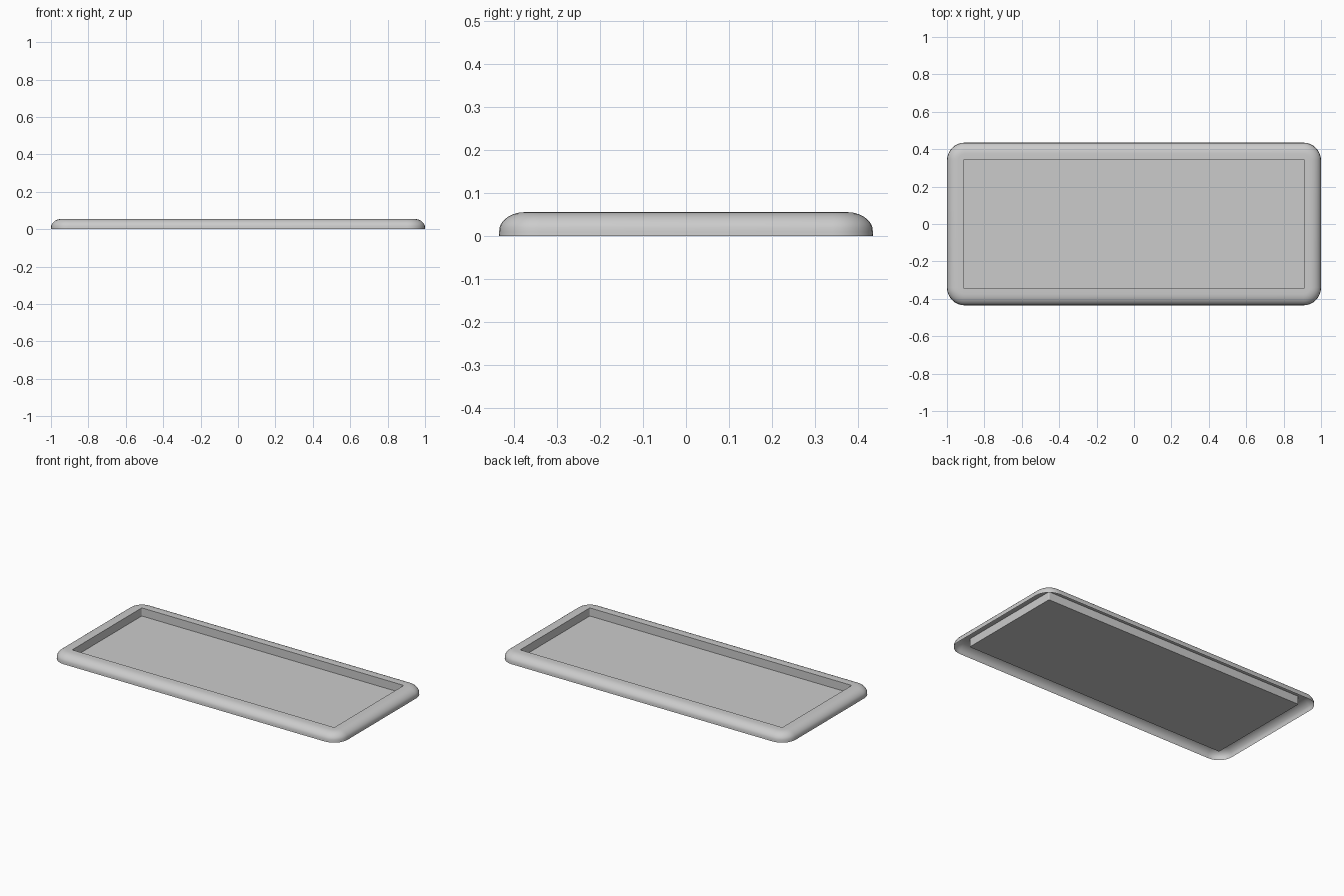
import bpy, bmesh, math

if "Cube" in bpy.data.objects:
    bpy.data.objects.remove(bpy.data.objects["Cube"])

L, W, H = 1.0, 0.435, 0.055   # half length, half width, height
FLOOR = 0.004                 # height of the thin recessed panel
SEG = 8                       # segments per rounded corner


def rounded_loop(bm, inset, z):
    """Rounded rectangle, inset from the outer outline."""
    hx, hy, r = L - inset, W - inset, max(0.095 - inset, 0.006)
    verts = []
    for q, (sx, sy) in enumerate([(1, 1), (-1, 1), (-1, -1), (1, -1)]):
        for i in range(SEG + 1):
            a = math.pi / 2 * (q + i / SEG)
            verts.append(bm.verts.new((sx * (hx - r) + r * math.cos(a),
                                       sy * (hy - r) + r * math.sin(a), z)))
    return verts


def make_object(name, bm):
    mesh = bpy.data.meshes.new(name)
    bm.to_mesh(mesh)
    bm.free()
    ob = bpy.data.objects.new(name, mesh)
    bpy.context.collection.objects.link(ob)
    bpy.context.view_layer.objects.active = ob
    ob.select_set(True)
    bpy.ops.object.shade_smooth_by_angle(angle=math.radians(35))
    ob.select_set(False)
    return ob


# Hollow rim: bullnose outer edge, flat top, straight inner wall, open below
profile = [(0, 0), (0.001, 0.009)]
for i in range(1, 8):
    a = math.pi / 2 * i / 7
    profile.append((0.06 * (1 - math.cos(a)), 0.009 + (H - 0.009) * math.sin(a)))
profile += [(0.09, H), (0.09, FLOOR)]

bm = bmesh.new()
loops = [rounded_loop(bm, inset, z) for inset, z in profile]
for a, b in zip(loops, loops[1:]):
    for i in range(len(a)):
        j = (i + 1) % len(a)
        bm.faces.new((a[i], a[j], b[j], b[i]))
make_object("tray_rim", bm)

# Thin floor panel inside the rim
bm = bmesh.new()
bm.faces.new(rounded_loop(bm, 0.09, FLOOR))
make_object("tray_panel", bm)
